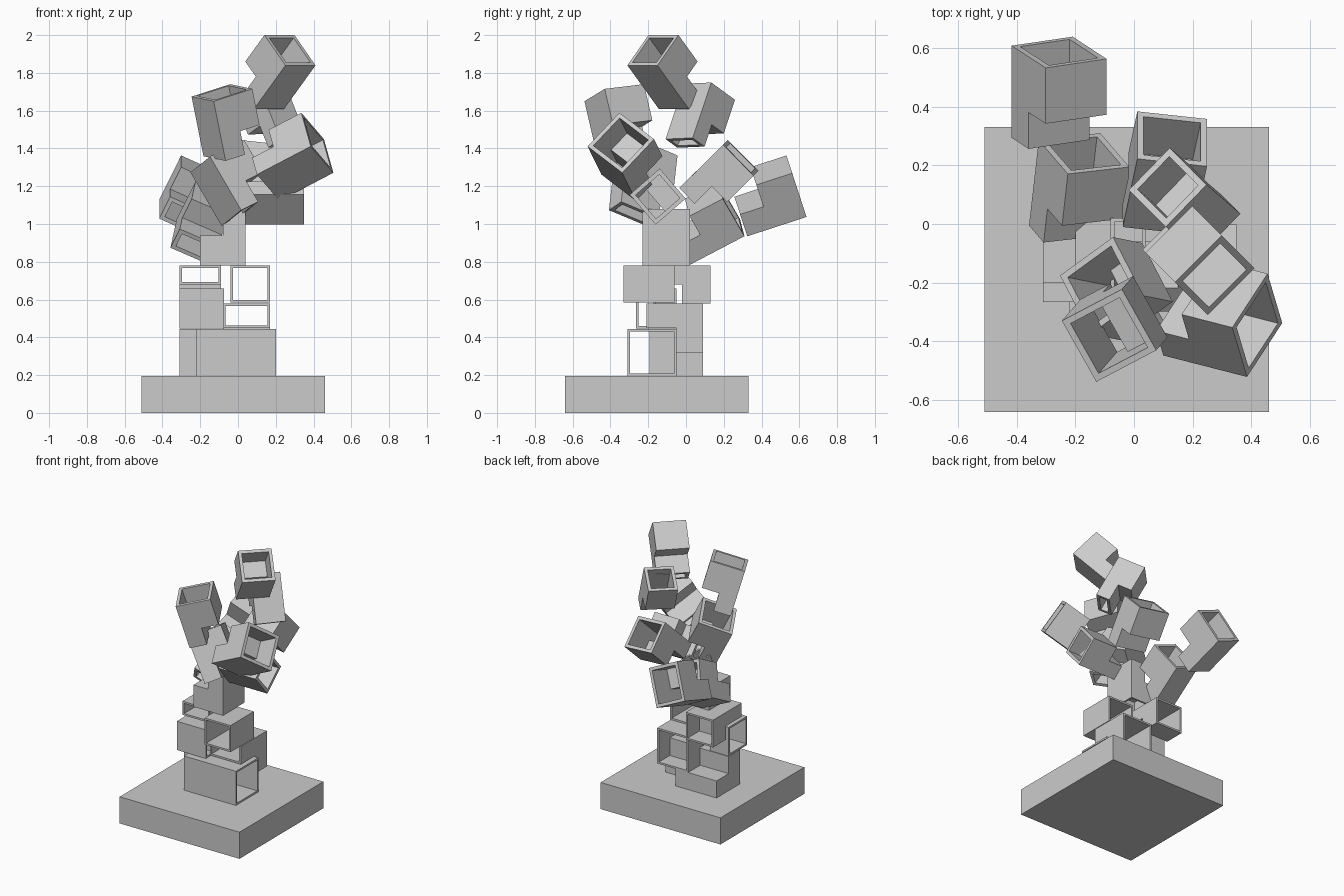
import bpy, bmesh
from mathutils import Vector, Matrix

if "Cube" in bpy.data.objects:
    bpy.data.objects.remove(bpy.data.objects["Cube"])


def finish(name, bm, wall=0):
    bmesh.ops.recalc_face_normals(bm, faces=bm.faces)
    me = bpy.data.meshes.new(name)
    bm.to_mesh(me)
    bm.free()
    ob = bpy.data.objects.new(name, me)
    bpy.context.collection.objects.link(ob)
    if wall:
        mod = ob.modifiers.new("wall", 'SOLIDIFY')
        mod.thickness = wall
        mod.offset = -1
        mod.use_even_offset = True
    return ob


def module(name, c, axis, notch, w=0.23, d=0.23, length=0.33, step=0.2,
           wall=0.022, closed=False):
    """Notched square tube. c: centre of the wide open end, axis: direction
    the wide end faces, notch: side cut away at the narrow end."""
    n = Vector(axis).normalized()
    u = Vector(notch)
    u = (u - n * u.dot(n)).normalized()
    v = n.cross(u)
    h = w / 2
    prof = [(-h, 0), (h, 0), (h, -step), (0, -step), (0, -length), (-h, -length)]
    ends = (0, 4)
    if step >= length:
        prof = [(-h, 0), (h, 0), (h, -length), (-h, -length)]
        ends = (0, 2)
    bm = bmesh.new()
    a, b = [[bm.verts.new(Vector(c) + u * x + n * z + v * s * d / 2)
             for x, z in prof] for s in (-1, 1)]
    bm.faces.new(a)
    bm.faces.new(b[::-1])
    k = len(prof)
    rim = []
    for i in range(k):
        j = (i + 1) % k
        f = bm.faces.new((a[i], b[i], b[j], a[j]))
        if i in ends:
            rim.append(f)
    # consistent normals while closed, then open both ends
    bmesh.ops.recalc_face_normals(bm, faces=bm.faces)
    if not closed:
        bmesh.ops.delete(bm, geom=rim, context='FACES_ONLY')
        me_wall = wall
    else:
        me_wall = 0
    return finish(name, bm, me_wall)


# plinth
bm = bmesh.new()
bmesh.ops.create_cube(bm, size=1, matrix=Matrix.Translation((-0.025, -0.155, 0.0975))
                      @ Matrix.Diagonal((0.97, 0.97, 0.195, 1)))
finish("plinth", bm)

# upright trunk modules
T = 0.013
module("trunk_bottom_front", (0.2, -0.18, 0.32), (1, 0, 0), (0, 1, 0), 0.26, 0.25, 0.42, 0.18, T)
module("trunk_bottom_back", (-0.145, -0.18, 0.32), (0, -1, 0), (0, 0, 1), 0.25, 0.33, 0.27, 0.13, T, True)
module("trunk_second_back", (0.045, 0.09, 0.45), (0, 1, 0), (0, 0, -1), 0.26, 0.25, 0.3, 0.14, T)
module("trunk_second_left", (-0.31, -0.158, 0.553), (-1, 0, 0), (0, 1, 0), 0.215, 0.21, 0.235, 0.15, T)
module("trunk_third_left", (-0.2, 0.13, 0.68), (0, 1, 0), (0, 0, -1), 0.2, 0.22, 0.33, 0.15, T)
module("trunk_third_right", (0.065, -0.33, 0.682), (0, -1, 0), (1, 0, 0), 0.21, 0.195, 0.27, 0.3, T)
module("trunk_top", (-0.08, -0.105, 0.78), (0, 0, -1), (-1, 0, 0), 0.24, 0.25, 0.3, 0.16, T)

# tumbling branch modules: centre of open end, facing, notch side, width, depth
branches = [
    ("branch_peak", (0.275, -0.175, 1.92), (0.51, -0.51, 0.707), (-0.5, 0.5, 0.72), 0.225, 0.225),
    ("branch_front_left", (-0.085, -0.38, 1.695), (-0.19, -0.22, 0.95), (0.21, 0.11, 0.07), 0.24, 0.24),
    ("branch_front_right", (0.42, -0.345, 1.43), (0.86, -0.22, 0.45), (-0.05, 0.17, 0.18), 0.25, 0.26),
    ("branch_back_tip", (-0.255, 0.585, 1.2), (0, 0.95, 0.31), (0.12, -0.08, 0.24), 0.27, 0.23),
    ("branch_back_root", (-0.17, 0.24, 1.08), (0.1, 0.88, 0.46), (0.4, -0.46, 0.8), 0.25, 0.23),
    ("branch_back_right", (0.13, 0.29, 1.35), (0.15, 0.7, 0.69), (0, 0.7, -0.7), 0.23, 0.24),
    ("branch_upper_back", (0.115, 0.125, 1.7), (-0.35, 0.3, 0.89), (-0.12, 0.12, -0.087), 0.2, 0.2),
    ("branch_centre", (-0.11, -0.21, 1.36), (-0.5, 0.1, 0.86), (0.17, 0.13, 0.1), 0.24, 0.24),
    ("branch_right_root", (0.35, -0.15, 1.145), (1, 0, 0), (0, 0.75, 0.65), 0.21, 0.21),
]
for name, c, axis, notch, w, d in branches:
    module(name, c, axis, notch, w, d)
